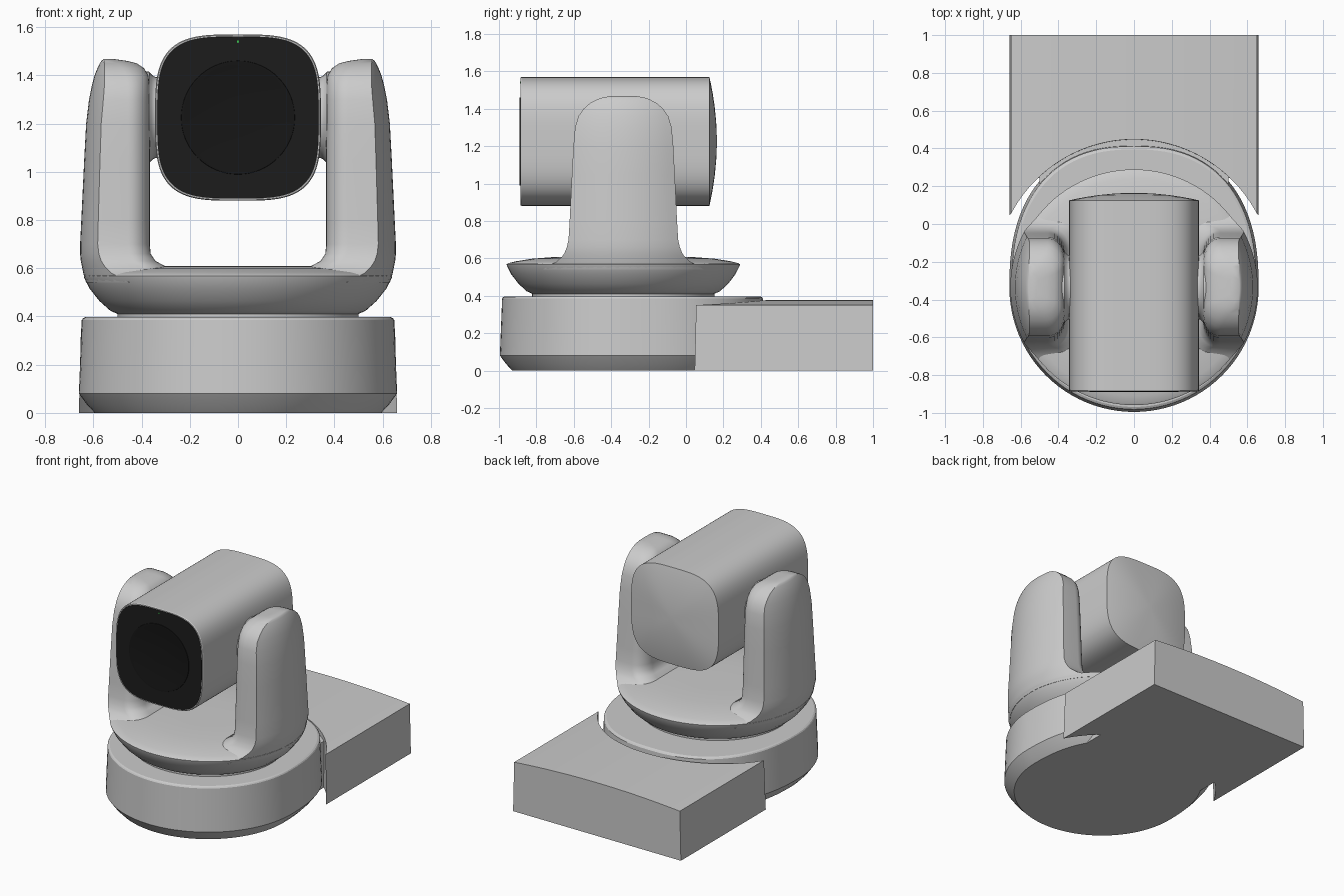
import bpy, bmesh, math

if "Cube" in bpy.data.objects:
    bpy.data.objects.remove(bpy.data.objects["Cube"])

CY = -0.335          # y of the turning axis
HEAD_Z = 1.225       # height of the tilt axis


def finish(name, bm, angle=35, color=None):
    bmesh.ops.recalc_face_normals(bm, faces=bm.faces)
    mesh = bpy.data.meshes.new(name)
    bm.to_mesh(mesh)
    bm.free()
    ob = bpy.data.objects.new(name, mesh)
    bpy.context.collection.objects.link(ob)
    bpy.ops.object.select_all(action='DESELECT')
    ob.select_set(True)
    bpy.context.view_layer.objects.active = ob
    bpy.ops.object.shade_smooth_by_angle(angle=math.radians(angle))
    if color:
        mat = bpy.data.materials.new(name + "_colour")
        mat.diffuse_color = color
        mat.use_nodes = True
        mat.node_tree.nodes["Principled BSDF"].inputs["Base Color"].default_value = mat.diffuse_color
        mesh.materials.append(mat)
    return ob


def loft(name, rings, angle=35, color=None):
    """Skin a list of equally long closed rings and cap both ends."""
    bm = bmesh.new()
    vs = [[bm.verts.new(p) for p in r] for r in rings]
    n = len(vs[0])
    for a, b in zip(vs, vs[1:]):
        for i in range(n):
            j = (i + 1) % n
            bm.faces.new((a[i], a[j], b[j], b[i]))
    bm.faces.new(vs[0])
    bm.faces.new(vs[-1])
    return finish(name, bm, angle, color)


def spow(v, e):
    return math.copysign(abs(v) ** e, v)


def angles(n):
    return [2 * math.pi * i / n for i in range(n)]


def lerp(table, z):
    for (a, *va), (b, *vb) in zip(table, table[1:]):
        if z <= b:
            t = (z - a) / (b - a)
            return [p + (q - p) * t for p, q in zip(va, vb)]
    return table[-1][1:]


# Base: round at the front, fuller at the back
def base_ring(z, s):
    ring = []
    for t in angles(96):
        c, sn = math.cos(t), math.sin(t)
        if sn > 0:
            p = (0.66 * spow(c, 2 / 2.4), 0.76 * spow(sn, 2 / 2.4))
        else:
            p = (0.66 * c, 0.66 * sn)
        ring.append((p[0] * s, CY + p[1] * s, z))
    return ring


loft("base", [base_ring(z, s) for z, s in
              [(0, .9), (.035, .95), (.08, 1), (.385, .982), (.392, .975), (.397, .96)]], 20)


# Rear connector box: crowned top, front notched around the base
def notch_y(x):
    return CY + 0.025 + math.sqrt(0.75 ** 2 - x * x)


sections = []
for i in range(41):
    x = -0.66 + 1.32 * i / 40
    top = 0.35 + 0.028 * (1 - (x / 0.66) ** 2)
    y = notch_y(x)
    sections.append([(x, y, 0), (x, 1, 0), (x * .987, 1, top), (x * .987, y + .008, top)])
loft("rear_box", sections)

# Bridge joining base and rear box underneath
loft("base_bridge", [[(-.5, 0, z), (.5, 0, z), (.5, .6, z), (-.5, .6, z)] for z in (0, .33)])


# Turntable: neck and shallow bowl
def disc_ring(r, z):
    return [(r * math.cos(t), CY + .975 * r * math.sin(t), z) for t in angles(96)]


loft("turntable_neck", [disc_ring(.5, .38), disc_ring(.5, .42)])
loft("turntable_bowl", [disc_ring(r, z) for r, z in
     [(.49, .406), (.53, .424), (.575, .464), (.615, .515), (.638, .56), (.64, .568),
      (.63, .574), (.59, .584), (.5, .598), (.38, .607), (.2, .61), (.05, .61)]], 40)

# Arms: z, outer radius, inner x, half depth
ARM = [(.54, .63, .28, .43), (.56, .637, .285, .40), (.58, .642, .29, .36),
       (.61, .648, .305, .327), (.63, .652, .342, .314), (.66, .655, .362, .302),
       (.70, .655, .366, .293), (.80, .65, .366, .287), (1.05, .638, .366, .275),
       (1.20, .63, .366, .267), (1.30, .618, .366, .258), (1.36, .606, .367, .24),
       (1.40, .595, .372, .212), (1.43, .583, .39, .178), (1.45, .573, .42, .14),
       (1.46, .567, .46, .11), (1.467, .558, .51, .07)]


def arm_ring(z, side):
    r, inner, w = lerp(ARM, z)
    ring = []
    # outer wall follows the turntable circle
    for i in range(17):
        y = -w + 2 * w * i / 16
        ring.append((r * math.sqrt(1 - (y / (.975 * r)) ** 2), y))
    # inner wall with softly rounded corners
    edge = ring[0][0]
    rx = min(.09, (edge - inner) * .6)
    ry = min(.11, w * .5)
    for k in (1, -1):
        arc = []
        for i in range(9):
            a = math.pi / 2 * i / 8
            arc.append((inner + rx - rx * math.sin(a), k * (w - ry + ry * math.cos(a))))
        ring += arc if k == 1 else arc[::-1]
    return [(side * x, CY + y, z) for x, y in ring]


# Tilt pivots flare from each arm to the head
def pivot_ring(x, r):
    return [(x, CY + r * math.cos(t), HEAD_Z + r * math.sin(t)) for t in angles(48)]


for side, label in ((-1, "left"), (1, "right")):
    loft(label + "_arm", [arm_ring(row[0], side) for row in ARM], 40)
    loft(label + "_pivot", [pivot_ring(side * x, r) for x, r in
         [(.30, .165), (.342, .168), (.352, .172), (.36, .18), (.368, .19), (.41, .192)]])


# Camera head: squircle tube with a domed back
def head_ring(y, s, e=2 / 3.5):
    return [(.344 * s * spow(math.cos(t), e), y, HEAD_Z + .345 * s * spow(math.sin(t), e))
            for t in angles(96)]


head = [(-.878, .95), (-.885, .975), (-.885, .99), (-.878, 1), (.125, 1)]
head += [(.125 + .04 * (1 - s * s), s) for s in (.97, .9, .75, .55, .3, .08)]
loft("camera_head", [head_ring(y, s) for y, s in head], 25)

# Black front panel with a shallow lens recess and ring
BLACK = (.012, .012, .012, 1)
loft("front_panel", [head_ring(-.87, .972), head_ring(-.886, .972)], color=BLACK)


def face_ring(y, r, z=HEAD_Z, n=64):
    return [(r * math.cos(t), y, z + r * math.sin(t)) for t in angles(n)]


loft("lens_ring", [face_ring(y, r) for y, r in
     [(-.88, .238), (-.889, .235), (-.889, .222), (-.8865, .212), (-.8865, .02)]],
     color=(.008, .008, .008, 1))
loft("status_light", [face_ring(-.88, .005, 1.54, 12), face_ring(-.888, .005, 1.54, 12)],
     color=(.05, .6, .08, 1))
